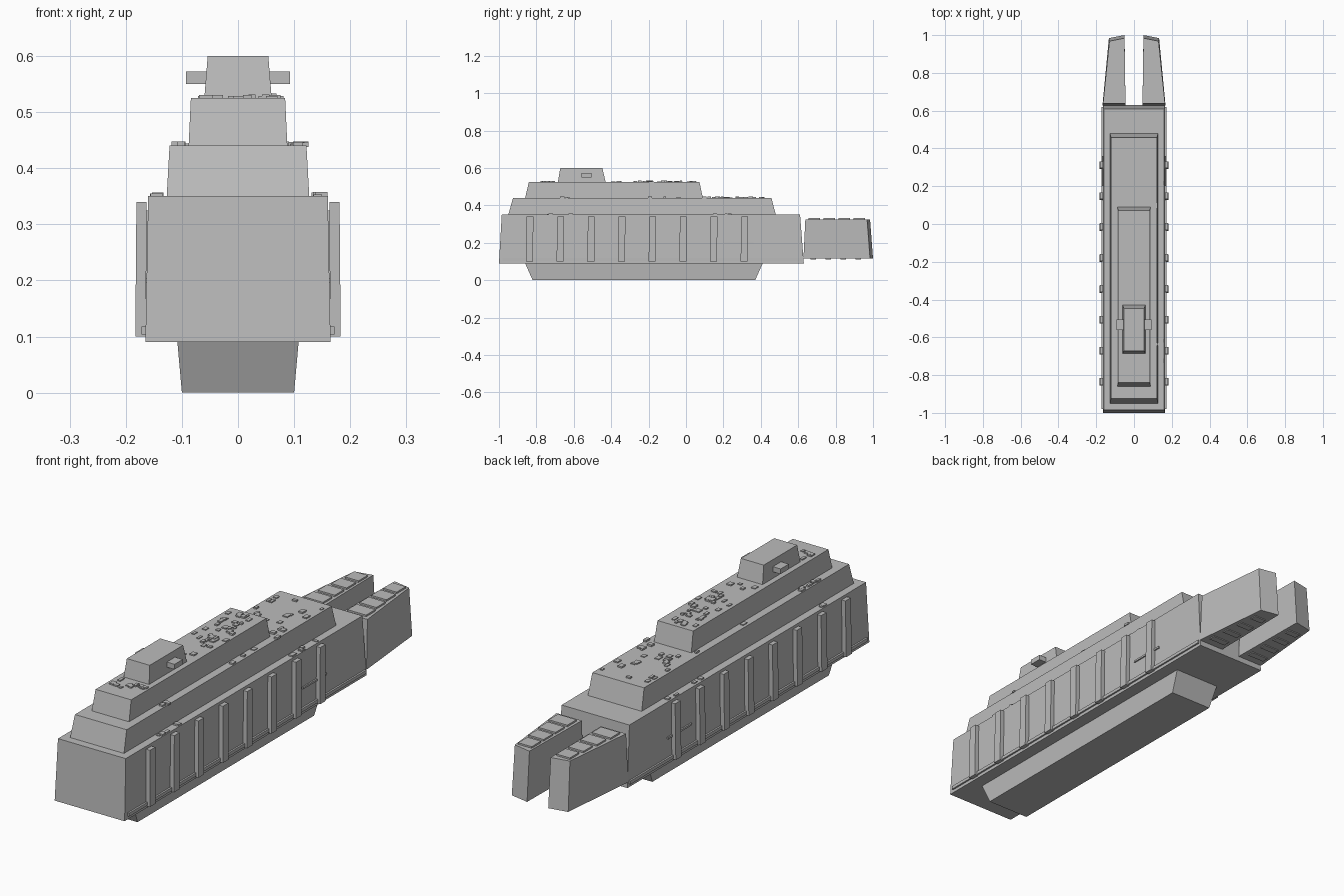
import bpy
import bmesh
import random

random.seed(7)
cube = bpy.data.objects.get("Cube")
if cube:
    bpy.data.objects.remove(cube, do_unlink=True)

grey = bpy.data.materials.new("hull_grey")
grey.use_nodes = True
grey.diffuse_color = (0.5, 0.5, 0.5, 1)
grey.node_tree.nodes["Principled BSDF"].inputs["Base Color"].default_value = (0.5, 0.5, 0.5, 1)


def add_loft(bm, low, z0, high, z1):
    """Closed solid between two outlines with equal point counts."""
    a = [bm.verts.new((x, y, z0)) for x, y in low]
    b = [bm.verts.new((x, y, z1)) for x, y in high]
    n = len(a)
    faces = [bm.faces.new(a[::-1]), bm.faces.new(b)]
    for i in range(n):
        j = (i + 1) % n
        faces.append(bm.faces.new((a[i], a[j], b[j], b[i])))
    bmesh.ops.recalc_face_normals(bm, faces=faces)


def rect(x0, x1, y0, y1):
    return [(x0, y0), (x1, y0), (x1, y1), (x0, y1)]


def add_box(bm, x0, x1, y0, y1, z0, z1):
    add_loft(bm, rect(x0, x1, y0, y1), z0, rect(x0, x1, y0, y1), z1)


def finish(bm, name):
    mesh = bpy.data.meshes.new(name)
    bm.to_mesh(mesh)
    bm.free()
    mesh.materials.append(grey)
    obj = bpy.data.objects.new(name, mesh)
    bpy.context.collection.objects.link(obj)
    return obj


def tier(name, z0, w0, y0, y1, z1, w1, y2, y3):
    """Tapered block: half width and y range at the bottom and top."""
    bm = bmesh.new()
    add_loft(bm, rect(-w0, w0, y0, y1), z0, rect(-w1, w1, y2, y3), z1)
    return finish(bm, name)


# Stacked body, from keel to bridge
tier("keel", 0, 0.10, -0.82, 0.37, 0.09, 0.108, -0.86, 0.41)
tier("hull", 0.09, 0.165, -1.0, 0.63, 0.35, 0.16, -0.985, 0.61)
tier("lower_deckhouse", 0.35, 0.127, -0.95, 0.48, 0.44, 0.122, -0.925, 0.457)
tier("upper_deckhouse", 0.44, 0.088, -0.86, 0.09, 0.525, 0.084, -0.84, 0.072)
tier("bridge", 0.525, 0.06, -0.685, -0.43, 0.6, 0.054, -0.672, -0.447)

# Bridge wings
bm = bmesh.new()
add_box(bm, -0.093, 0.093, -0.56, -0.505, 0.55, 0.572)
finish(bm, "bridge_wings")

for side, label in ((1, "left"), (-1, "right")):
    # Vertical ribs along the hull side
    bm = bmesh.new()
    for i in range(8):
        y = -0.835 + i * 0.164
        low = rect(side * 0.164, side * 0.183, y - 0.021, y + 0.017)
        high = rect(side * 0.163, side * 0.181, y - 0.017, y + 0.019)
        add_loft(bm, low, 0.1, high, 0.34)
    finish(bm, label + "_ribs")

    # Low rail and short side pipe
    bm = bmesh.new()
    add_box(bm, side * 0.16, side * 0.172, -0.98, 0.62, 0.104, 0.118)
    finish(bm, label + "_rail")
    bm = bmesh.new()
    add_box(bm, side * 0.16, side * 0.169, 0.2, 0.36, 0.196, 0.204)
    finish(bm, label + "_pipe")

    # Rear prong
    s = side
    low = [(s * 0.045, 0.628), (s * 0.167, 0.628), (s * 0.133, 0.984), (s * 0.05, 1.0)]
    high = [(s * 0.045, 0.638), (s * 0.164, 0.638), (s * 0.13, 0.968), (s * 0.05, 0.984)]
    bm = bmesh.new()
    add_loft(bm, low, 0.115, high, 0.325)
    finish(bm, label + "_rear_prong")

    # Plates above and below the prong
    bm = bmesh.new()
    for i in range(4):
        y = 0.655 + i * 0.08
        outer = 0.146 - i * 0.008
        add_box(bm, s * 0.058, s * outer, y, y + 0.062, 0.323, 0.332)
        add_box(bm, s * 0.065, s * outer, y + 0.01, y + 0.04, 0.111, 0.117)
    finish(bm, label + "_prong_plates")


def scatter(bm, count, xs, ys, z, sides=(1,)):
    """Small flat boxes spread over a deck area."""
    for _ in range(count):
        x = random.uniform(*xs) * random.choice(sides)
        y = random.uniform(*ys)
        w = random.uniform(0.005, 0.011)
        d = random.uniform(0.006, 0.014)
        add_box(bm, x - w, x + w, y - d, y + d, z - 0.002, z + random.uniform(0.003, 0.008))


# Deck fittings
bm = bmesh.new()
scatter(bm, 40, (-0.074, 0.074), (-0.4, 0.05), 0.525)
scatter(bm, 12, (-0.074, 0.074), (-0.82, -0.71), 0.525)
finish(bm, "upper_deck_fittings")
bm = bmesh.new()
scatter(bm, 24, (-0.11, 0.11), (0.12, 0.42), 0.44)
scatter(bm, 8, (0.1, 0.119), (-0.74, -0.6), 0.44, (-1, 1))
scatter(bm, 6, (0.1, 0.119), (-0.3, 0.1), 0.44, (-1, 1))
finish(bm, "lower_deck_fittings")
bm = bmesh.new()
scatter(bm, 8, (0.138, 0.152), (-0.74, -0.6), 0.35, (-1, 1))
scatter(bm, 10, (0.138, 0.152), (0.08, 0.36), 0.35, (-1, 1))
finish(bm, "hull_deck_fittings")
